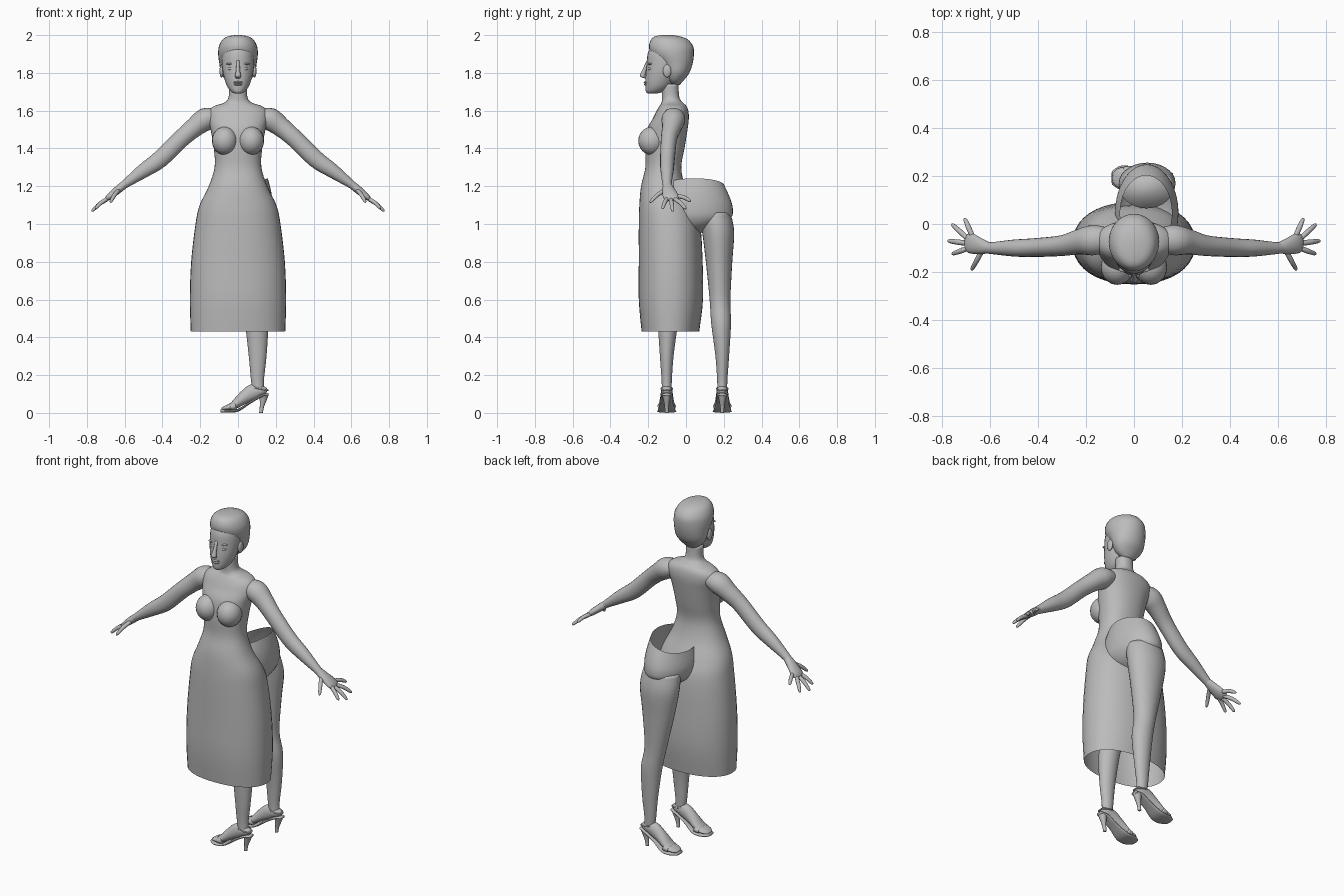
import bpy, bmesh
from math import cos, sin, pi
from mathutils import Vector

cube = bpy.data.objects.get("Cube")
if cube:
    bpy.data.objects.remove(cube, do_unlink=True)

grey = bpy.data.materials.new("plain grey")
grey.use_nodes = True
grey.diffuse_color = (0.5, 0.5, 0.5, 1)
grey.node_tree.nodes["Principled BSDF"].inputs["Base Color"].default_value = grey.diffuse_color

X, Y, Z = Vector((1, 0, 0)), Vector((0, 1, 0)), Vector((0, 0, 1))


def finish(obj, name):
    obj.name = obj.data.name = name
    obj.data.materials.append(grey)
    for face in obj.data.polygons:
        face.use_smooth = True
    return obj


def spline(rows, steps):
    """Smoothly interpolate rows of numbers."""
    result = []
    last = len(rows) - 1
    for i in range(last):
        a, b, c, d = (rows[min(max(k, 0), last)] for k in (i - 1, i, i + 1, i + 2))
        for s in range(steps):
            t = s / steps
            result.append([q + t / 2 * (r - p + t * (2 * p - 5 * q + 4 * r - u + t * (3 * (q - r) + u - p)))
                           for p, q, r, u in zip(a, b, c, d)])
    return result + [list(rows[last])]


def loft(name, rows, across=X, level=True, sides=28, power=2, steps=4, start=True, end=True):
    """Skin rings given as x, y, z, radius across and other radius."""
    rings = spline(rows, steps)
    bm = bmesh.new()
    loops = []
    for i, (x, y, z, wide, deep) in enumerate(rings):
        before, after = rings[max(i - 1, 0)], rings[min(i + 1, len(rings) - 1)]
        along = Z if level else (Vector(after[:3]) - Vector(before[:3])).normalized()
        u = (across - along * across.dot(along)).normalized()
        v = along.cross(u)
        loop = []
        for k in range(sides):
            c, s = cos(2 * pi * k / sides), sin(2 * pi * k / sides)
            cu = abs(c) ** (2 / power) * (1 if c > 0 else -1)
            sv = abs(s) ** (2 / power) * (1 if s > 0 else -1)
            loop.append(bm.verts.new(Vector((x, y, z)) + u * cu * wide + v * sv * deep))
        loops.append(loop)
    for low, high in zip(loops, loops[1:]):
        for k in range(sides):
            n = (k + 1) % sides
            bm.faces.new((low[k], low[n], high[n], high[k]))
    if start:
        bm.faces.new(loops[0][::-1])
    if end:
        bm.faces.new(loops[-1])
    mesh = bpy.data.meshes.new(name)
    bm.to_mesh(mesh)
    bm.free()
    obj = bpy.data.objects.new(name, mesh)
    bpy.context.collection.objects.link(obj)
    return finish(obj, name)


def stack(name, rows, **options):
    """Level rings on the centre line: height, front, back, half width."""
    return loft(name, [(0, (f + b) / 2, z, w, (b - f) / 2) for z, f, b, w in rows], **options)


def ball(name, place, size):
    bpy.ops.mesh.primitive_uv_sphere_add(segments=20, ring_count=12, location=place)
    obj = bpy.context.object
    obj.scale = size
    return finish(obj, name)


# Dress, torso and neck: one shell, open at the hem
stack("dress_and_torso", [
    (.43, -.235, .07, .25), (.6, -.25, .09, .255), (.8, -.25, .088, .248),
    (1, -.25, .075, .225), (1.1, -.247, .04, .203), (1.2, -.238, -.005, .155),
    (1.3, -.215, -.025, .124), (1.4, -.215, -.008, .128), (1.5, -.205, .008, .145),
    (1.56, -.175, .015, .16), (1.6, -.155, .012, .155), (1.625, -.14, .002, .125),
    (1.642, -.13, -.015, .075), (1.67, -.127, -.035, .05), (1.74, -.13, -.04, .048)],
    sides=40, power=2.2, start=False)

# Head and hair
stack("head", [
    (1.69, -.2, -.16, .012), (1.7, -.212, -.12, .035), (1.73, -.215, -.08, .058),
    (1.78, -.214, -.05, .075), (1.84, -.208, -.02, .085), (1.9, -.203, 0, .085),
    (1.95, -.18, -.02, .07)])
stack("hair", [
    (1.735, -.07, -.035, .03), (1.76, -.1, -.012, .065), (1.8, -.12, .018, .09),
    (1.85, -.145, .035, .099), (1.9, -.185, .042, .105), (1.94, -.196, .038, .101),
    (1.975, -.186, .012, .083), (1.993, -.165, -.03, .055), (2, -.13, -.07, .015)])
loft("nose", [(0, -.203, 1.865, .008, .005), (0, -.222, 1.81, .011, .012),
              (0, -.23, 1.782, .016, .014), (0, -.21, 1.77, .008, .004)], sides=12)
ball("upper_lip", (0, -.212, 1.75), (.025, .012, .006))
ball("lower_lip", (0, -.21, 1.739), (.021, .012, .007))
for side, word in ((1, "left"), (-1, "right")):
    ball(word + "_eye", (.036 * side, -.188, 1.822), (.018, .014, .009))
    ball(word + "_brow", (.037 * side, -.189, 1.848), (.026, .012, .006))
    ball(word + "_ear", (.087 * side, -.1, 1.81), (.011, .022, .034))
    ball(word + "_bust", (.07 * side, -.18, 1.44), (.068, .073, .075))

    # Arm, palm and spread fingers
    def mirrored(rows):
        return [(x * side, y, z, a, b) for x, y, z, a, b in rows]

    loft(word + "_arm", mirrored([
        (.11, -.065, 1.57, .05, .04), (.17, -.067, 1.555, .063, .06), (.23, -.075, 1.512, .052, .052),
        (.3, -.09, 1.452, .043, .047), (.41, -.098, 1.345, .039, .046), (.5, -.1, 1.282, .035, .038),
        (.6, -.1, 1.21, .024, .022), (.64, -.095, 1.178, .025, .02)]), Y, False, 20)
    loft(word + "_palm", mirrored([
        (.6, -.1, 1.21, .022, .021), (.64, -.092, 1.178, .034, .021),
        (.68, -.08, 1.145, .042, .017), (.7, -.077, 1.128, .032, .008)]), Y, False, 16)
    fingers = {"little": (.672, -.05, .705, .025), "ring": (.69, -.062, .758, .0),
               "middle": (.695, -.08, .775, -.07), "index": (.688, -.1, .757, -.125),
               "thumb": (.632, -.112, .676, -.192)}
    for finger, (x0, y0, x1, y1) in fingers.items():
        drop = .03 if finger == "thumb" else 0
        z0, z1 = (1.165 - .78 * (x - .65) for x in (x0, x1))
        z1 -= drop
        loft(f"{word}_{finger}_finger", mirrored([
            (x0, y0, z0, .011, .011), ((x0 + x1) / 2, (y0 + y1) / 2, (z0 + z1) / 2 + .006, .011, .011),
            (x1 * .9 + x0 * .1, y1 * .9 + y0 * .1, z1 * .9 + z0 * .1, .008, .008),
            (x1, y1, z1, .002, .002)]), Z if finger == "thumb" else Y, False, 10)

# Separate hips, turned a quarter, with a sloping open waist
MID = .045
hips = loft("hips", [
    (.05, MID, .95, .03, .03), (.052, MID, .985, .095, .1), (.053, MID, 1.03, .125, .19),
    (.053, MID, 1.08, .132, .203), (.052, MID, 1.14, .125, .187), (.05, MID, 1.205, .108, .157)],
    sides=36, end=False)
for vert in hips.data.vertices:
    vert.co.z += max(0, vert.co.z - 1.05) * 2.2 * (vert.co.x - .05)

# Legs and high heeled sandals pointing sideways
for side, word in ((1, "rear"), (-1, "front")):
    def beside(rows):
        return [(x, MID + d * side, z, a, b) for x, d, z, a, b in rows]

    foot = .147
    loft(word + "_leg", beside([
        (.052, .105, 1.06, .11, .085), (.055, .125, .96, .118, .085), (.06, .13, .8, .095, .07),
        (.075, .135, .6, .064, .055), (.098, .141, .47, .061, .052), (.104, foot, .3, .047, .036),
        (.103, foot, .17, .034, .027), (.11, foot, .1, .03, .026)]))
    loft(word + "_foot", beside([
        (.153, foot, .115, .012, .012), (.13, foot, .118, .027, .026), (.08, foot, .11, .031, .042),
        (.03, foot, .08, .035, .034), (-.025, foot, .038, .043, .021),
        (-.065, foot, .026, .04, .013), (-.087, foot, .02, .022, .006)]), Y, False, 20)
    loft(word + "_sole", beside([
        (.162, foot, .098, .02, .007), (.12, foot, .088, .032, .007), (.06, foot, .052, .034, .006),
        (0, foot, .014, .047, .007), (-.055, foot, .009, .05, .008),
        (-.092, foot, .011, .028, .008)]), Y, False, 20, 2.6)
    loft(word + "_heel", beside([
        (.122, foot, 0, .01, .01), (.126, foot, .03, .011, .011),
        (.134, foot, .07, .019, .018), (.136, foot, .095, .026, .026)]), sides=14)
    bpy.ops.mesh.primitive_torus_add(location=(.115, MID + foot * side, .128), rotation=(0, .2, 0),
                                     major_radius=.04, minor_radius=.004)
    strap = finish(bpy.context.object, word + "_ankle_strap")
    strap.scale = (1.1, .75, 1)
    loft(word + "_toe_strap", beside([
        (-.012, foot, .036, .049, .027), (-.04, foot, .029, .047, .021)]), Y, False, 20)
